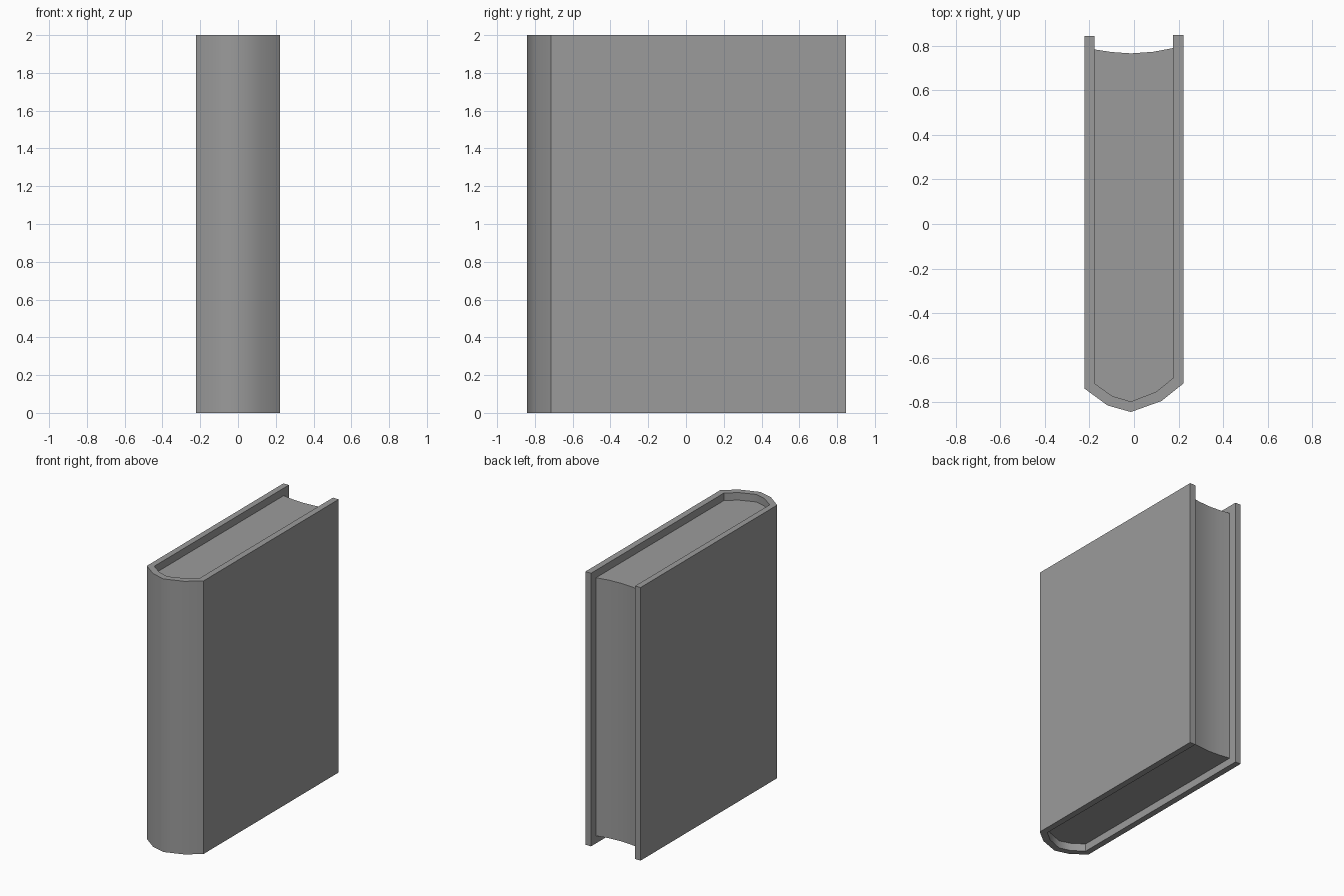
import bpy
import bmesh
from math import radians

cube = bpy.data.objects.get("Cube")
if cube:
    bpy.data.objects.remove(cube, do_unlink=True)

# Single grey colour
grey = bpy.data.materials.new("book grey")
grey.use_nodes = True
color = (0.33, 0.33, 0.33, 1)
grey.diffuse_color = color
grey.node_tree.nodes["Principled BSDF"].inputs["Base Color"].default_value = color


def extrude_outline(name, cells, bottom, top):
    """Raise a plan made of adjoining polygons into a solid."""
    mesh = bpy.data.meshes.new(name)
    bm = bmesh.new()
    for cell in cells:
        bm.faces.new([bm.verts.new((x, y, bottom)) for x, y in cell])
    bmesh.ops.remove_doubles(bm, verts=bm.verts, dist=0.0001)
    raised = bmesh.ops.extrude_face_region(bm, geom=bm.faces[:], use_keep_orig=True)
    for v in raised["geom"]:
        if isinstance(v, bmesh.types.BMVert):
            v.co.z = top
    bmesh.ops.recalc_face_normals(bm, faces=bm.faces)
    bm.to_mesh(mesh)
    bm.free()
    mesh.materials.append(grey)
    obj = bpy.data.objects.new(name, mesh)
    bpy.context.collection.objects.link(obj)
    bpy.ops.object.select_all(action="DESELECT")
    obj.select_set(True)
    bpy.context.view_layer.objects.active = obj
    bpy.ops.object.shade_smooth_by_angle(angle=radians(42))
    return obj


# Plan outlines, running from the right board round the spine to the left board
outer = [(-0.222, 0.843), (-0.222, -0.738), (-0.118, -0.814), (-0.014, -0.843),
         (0.123, -0.794), (0.222, -0.715), (0.222, 0.848)]
inner = [(-0.178, 0.843), (-0.178, -0.714), (-0.097, -0.772), (-0.014, -0.796),
         (0.1, -0.752), (0.176, -0.69), (0.176, 0.848)]
fore_edge = [(0.176, 0.789), (0.085, 0.772), (-0.014, 0.765), (-0.1, 0.771), (-0.178, 0.783)]

# Cover: two boards joined by the rounded spine
walls = [(outer[i], outer[i + 1], inner[i + 1], inner[i]) for i in range(len(outer) - 1)]
extrude_outline("cover", walls, 0, 2)

# Page block: fills the cover, set in at the head, foot and hollow fore edge
inset = 0.055
extrude_outline("page_block", [inner[1:-1] + fore_edge], inset, 2 - inset)
